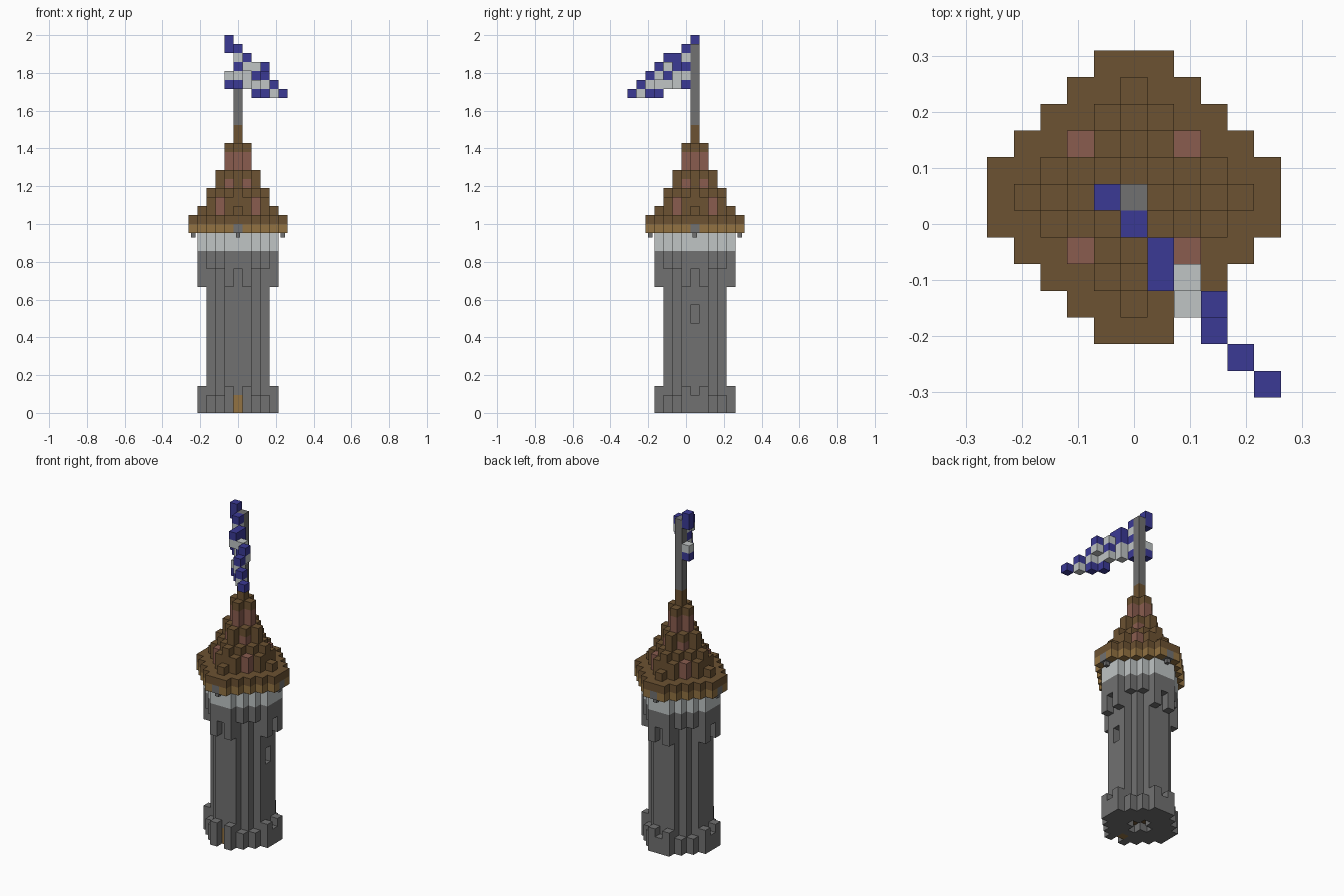
import bpy, bmesh
from mathutils import Vector

cube = bpy.data.objects.get("Cube")
if cube:
    bpy.data.objects.remove(cube)

U = 1 / 21  # edge of one block


def material(name, r, g, b):
    m = bpy.data.materials.new(name)
    m.use_nodes = True
    col = [(c / 255) ** 2.2 for c in (r, g, b)] + [1]
    m.diffuse_color = col
    m.node_tree.nodes["Principled BSDF"].inputs["Base Color"].default_value = col
    return m


STONE = material("grey stone", 112, 112, 112)
WHITE = material("off white", 190, 195, 195)
WOOD = material("light wood", 145, 114, 68)
BROWN = material("dark brown", 108, 83, 53)
PINK = material("dusty red", 137, 93, 80)
BLUE = material("deep blue", 61, 60, 148)


def place(i, j, k):
    """Block indices, counted from the tower axis, to world position."""
    return Vector((i * U, (j + 1) * U, k * U))


def blocks(name, cells):
    """Mesh only the outer faces of a {cell: material} dictionary."""
    bm = bmesh.new()
    mats, verts = [], {}
    for cell, mat in cells.items():
        if mat not in mats:
            mats.append(mat)
        for axis in range(3):
            for side in (-1, 1):
                near = list(cell)
                near[axis] += side
                if tuple(near) in cells:
                    continue
                loop = []
                for a, b in ((-1, -1), (1, -1), (1, 1), (-1, 1))[::side]:
                    p = [2 * c for c in cell]
                    p[axis] += side
                    p[(axis + 1) % 3] += a
                    p[(axis + 2) % 3] += b
                    key = tuple(p)
                    if key not in verts:
                        verts[key] = bm.verts.new(place(p[0] / 2, p[1] / 2, (p[2] + 1) / 2))
                    loop.append(verts[key])
                bm.faces.new(loop).material_index = mats.index(mat)
    me = bpy.data.meshes.new(name)
    bm.to_mesh(me)
    bm.free()
    for m in mats:
        me.materials.append(m)
    ob = bpy.data.objects.new(name, me)
    bpy.context.collection.objects.link(ob)
    return ob


def disc(reach, total):
    """Stepped octagon: largest offset and largest sum of offsets."""
    r = range(-reach, reach + 1)
    return {(i, j) for i in r for j in r if abs(i) + abs(j) <= total}


def layers(plan, low, high, mat):
    return {(i, j, k): mat for i, j in plan for k in range(low, high)}


SHAFT, CROWN, EAVES = disc(3, 4), disc(4, 5), disc(5, 6)
RIM = CROWN - SHAFT
TEETH = {c for c in RIM if sorted(map(abs, c)) == [1, 4]}

# Shaft with a slit window, a recessed door and a hollow entry
shaft = layers(SHAFT, 0, 18, STONE)
for k in (10, 11):
    del shaft[3, 0, k]
for k in (0, 1):
    shaft[0, -3, k] = WOOD
for i, j in disc(1, 1):
    del shaft[i, j, 0]
    shaft[i, j, 1] = BROWN
blocks("tower_shaft", shaft)

# Base ring, open in front of the door, with taller teeth
base = {**layers(RIM - {(0, -4)}, 0, 2, STONE), **layers(TEETH, 2, 3, STONE)}
blocks("base_ring", base)

# Crown ring with hanging teeth, and the pale band above
crown = {**layers(RIM, 16, 18, STONE), **layers(TEETH, 14, 16, STONE)}
blocks("crown_ring", crown)
blocks("pale_band", layers(CROWN, 18, 21, WHITE))

# Eaves ring with a stone block in the middle of each side
SIDES = ((0, -5), (5, 0), (0, 5), (-5, 0))
eaves = layers(EAVES - CROWN, 20, 21, WOOD)
for i, j in SIDES:
    eaves[i, j, 20] = STONE
blocks("eaves", eaves)
for n, (i, j) in enumerate(SIDES):
    bpy.ops.mesh.primitive_cube_add(size=U / 2, location=place(i, j, 19.75))
    tip = bpy.context.object
    tip.name = f"eaves_peg_{n + 1}"
    tip.data.materials.append(STONE)

# Stepped roof
roof = {}
for plan, low, high in ((EAVES, 21, 22), (disc(4, 4), 22, 23), (disc(3, 4), 23, 24),
                        (disc(3, 3), 24, 25), (disc(2, 2), 25, 27),
                        (disc(1, 1), 27, 30), (disc(0, 0), 30, 32)):
    roof.update(layers(plan, low, high, BROWN))
roof.update(layers(disc(1, 1), 27, 29, PINK))
for sx in (-1, 1):
    for sy in (-1, 1):
        roof.update(layers({(2 * sx, 2 * sy)}, 22, 24, PINK))
        roof[sx, sy, 25] = PINK
blocks("roof", roof)

# Flag pole
blocks("flag_pole", layers({(0, 0)}, 32, 41, STONE))

# Flag: colour of each upright column, from the lowest row up
columns = {(-1, 0): ".BW..BB", (0, -1): ".BWBWB", (1, -2): ".WWBB",
           (1, -3): "...WB", (2, -3): ".WBW", (2, -4): "BW",
           (3, -4): "..WB", (3, -5): "BWB", (4, -6): "WB", (5, -7): "B"}
flag = {}
for (i, j), text in columns.items():
    for row, letter in enumerate(text):
        if letter != ".":
            flag[i, j, 35 + row] = BLUE if letter == "B" else WHITE
blocks("flag", flag)
